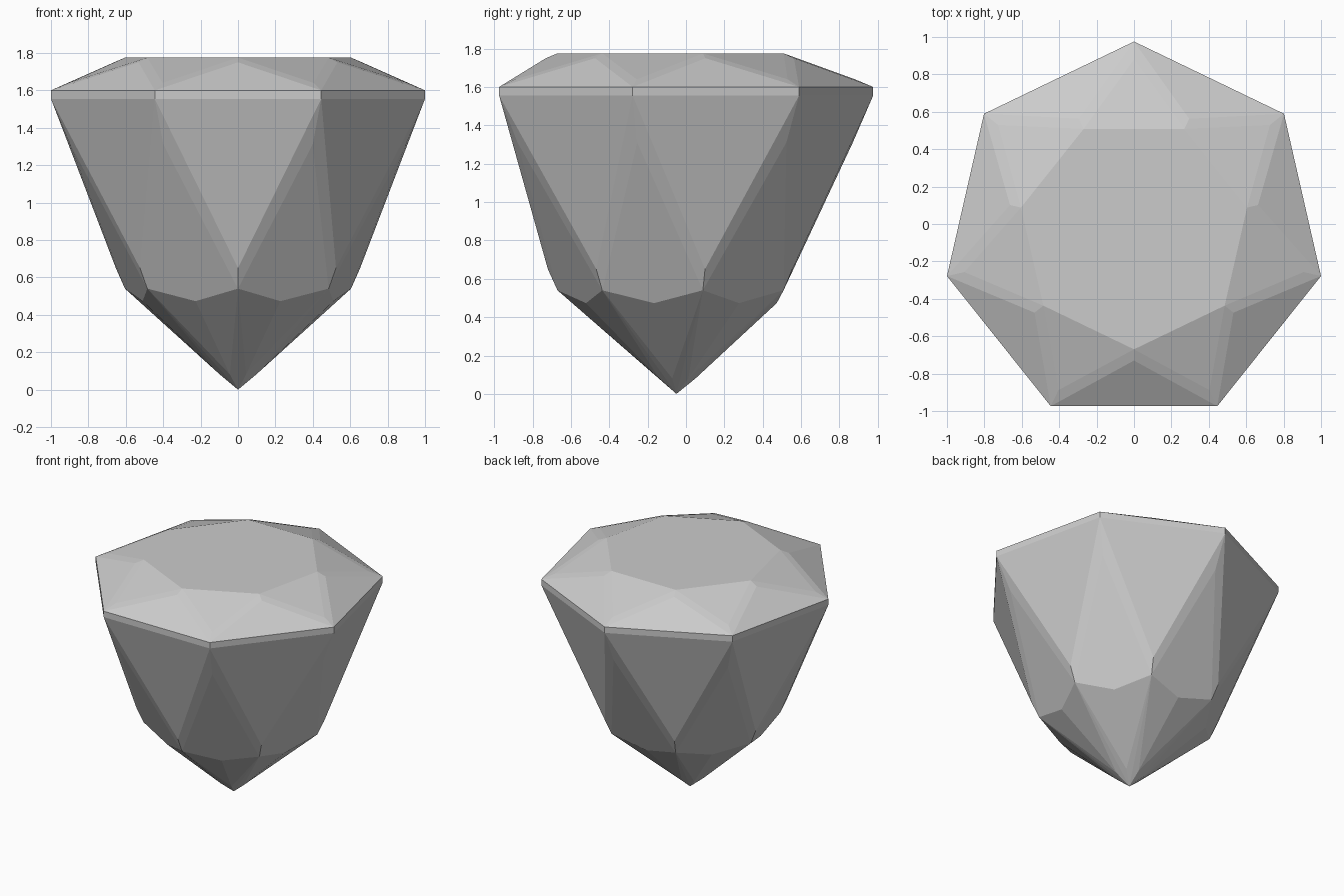
import bpy, bmesh
from math import sin, cos, pi

cube = bpy.data.objects.get("Cube")
if cube:
    bpy.data.objects.remove(cube, do_unlink=True)

SIDES = 7
CENTRE_Y = -0.05
RADIUS = 1.0256

bm = bmesh.new()


def ring(radius, z, half):
    """Seven points; half=0 lies over girdle edges, half=1 over girdle corners."""
    points = []
    for i in range(SIDES):
        a = (2 * i + half) * pi / SIDES
        points.append(bm.verts.new((radius * sin(a), CENTRE_Y - radius * cos(a), z)))
    return points


# Crown rings, from the flat table down to the girdle
table = ring(0.62, 1.775, 0)
crown_mid = ring(0.68, 1.75, 0)
crown_corner = ring(0.93, 1.64, 1)
girdle_top = ring(RADIUS, 1.60, 1)

# Pavilion rings, from the girdle down to the point
girdle_low = ring(RADIUS, 1.555, 1)
pav_corner = ring(0.92, 1.311, 1)
pav_mid = ring(0.67, 0.65, 0)
waist = ring(0.62, 0.54, 0)
waist_notch = ring(0.523, 0.473, 1)
tip_ring = ring(0.10, 0.081, 1)
tip = bm.verts.new((0, CENTRE_Y, 0))


def shoulder(inner, mid, corner, girdle, i):
    """Large triangle on a girdle edge with a narrow bevel facet on each side."""
    p = i - 1
    bm.faces.new((girdle[p], girdle[i], mid[i]))
    bm.faces.new((inner[i], mid[i], girdle[i], corner[i]))
    bm.faces.new((inner[i], corner[p], girdle[p], mid[i]))


bm.faces.new(table)
for i in range(SIDES):
    n = (i + 1) % SIDES
    shoulder(table, crown_mid, crown_corner, girdle_top, i)
    shoulder(waist, pav_mid, pav_corner, girdle_low, i)
    # Corner facets of the crown and pavilion, and the girdle band
    bm.faces.new((table[i], crown_corner[i], table[n]))
    bm.faces.new((waist[i], waist_notch[i], waist[n], pav_corner[i]))
    bm.faces.new((girdle_low[i], girdle_low[n], girdle_top[n], girdle_top[i]))
    # Facets running down to the point
    for side in (waist[i], waist[n]):
        bm.faces.new((side, waist_notch[i], tip_ring[i]))
        bm.faces.new((side, tip_ring[i], tip))

bmesh.ops.recalc_face_normals(bm, faces=bm.faces[:])
mesh = bpy.data.meshes.new("cut_gem")
bm.to_mesh(mesh)
bm.free()

# Plain grey stone
grey = bpy.data.materials.new("light_grey")
grey.use_nodes = True
colour = (0.6, 0.6, 0.6, 1)
grey.diffuse_color = colour
grey.node_tree.nodes["Principled BSDF"].inputs["Base Color"].default_value = colour
mesh.materials.append(grey)

gem = bpy.data.objects.new("cut_gem", mesh)
bpy.context.collection.objects.link(gem)
